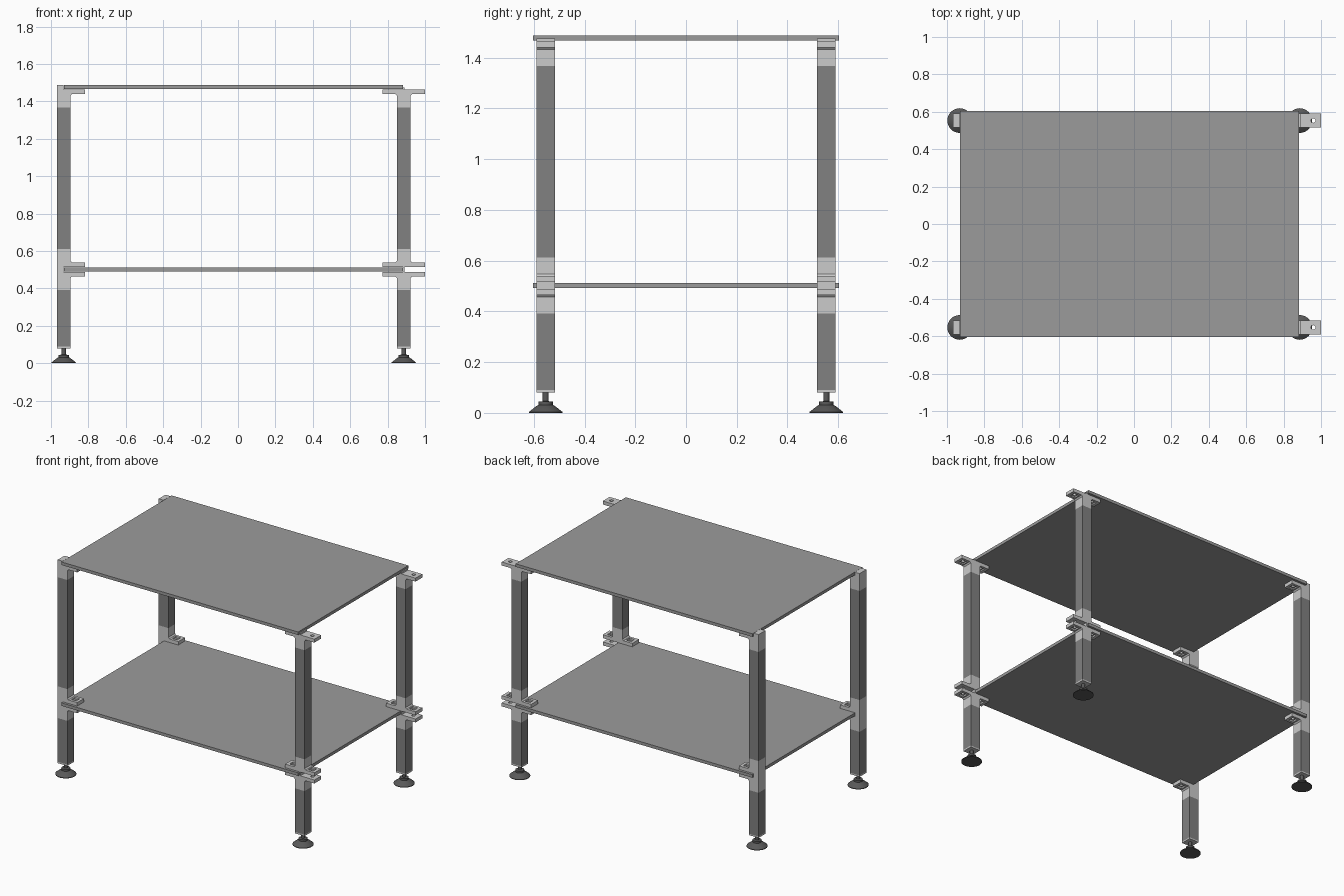
import bpy, bmesh, math
from mathutils import Matrix

if "Cube" in bpy.data.objects:
    bpy.data.objects.remove(bpy.data.objects["Cube"])

LEFT, RIGHT, LEG_Y = -0.932, 0.886, 0.553
H = 0.037                      # half width of the square legs
MID, TOP = 0.502, 1.4775       # shelf centre heights


def material(name, v):
    m = bpy.data.materials.new(name)
    m.diffuse_color = (v, v, v, 1)
    m.use_nodes = True
    m.node_tree.nodes["Principled BSDF"].inputs["Base Color"].default_value = m.diffuse_color
    return m


STEEL, PLASTIC = material("leg_grey", 0.22), material("joint_grey", 0.6)
BOARD, RUBBER = material("shelf_grey", 0.33), material("foot_grey", 0.1)


def finish(bm, name, mat):
    bmesh.ops.recalc_face_normals(bm, faces=bm.faces[:])
    me = bpy.data.meshes.new(name)
    bm.to_mesh(me)
    bm.free()
    ob = bpy.data.objects.new(name, me)
    bpy.context.collection.objects.link(ob)
    if mat:
        me.materials.append(mat)
    return ob


def add_box(bm, x0, x1, y0, y1, z0, z1):
    m = Matrix.Translation(((x0 + x1) / 2, (y0 + y1) / 2, (z0 + z1) / 2))
    m = m @ Matrix.Diagonal((x1 - x0, y1 - y0, z1 - z0, 1))
    bmesh.ops.create_cube(bm, size=1, matrix=m)


def box(name, mat, *dims):
    bm = bmesh.new()
    add_box(bm, *dims)
    return finish(bm, name, mat)


def post(name, mat, x, y, z0, z1, h=H):
    return box(name, mat, x - h, x + h, y - h, y + h, z0, z1)


# Cutters: vertical bolt holes and square nut recesses on the outer tab faces
holes, nuts = bmesh.new(), bmesh.new()
for x in (LEFT + 0.074, RIGHT - 0.072, RIGHT + 0.072):
    for y in (-LEG_Y, LEG_Y):
        bmesh.ops.create_cone(holes, cap_ends=True, segments=16, radius1=0.012, radius2=0.012,
                              depth=1.4, matrix=Matrix.Translation((x, y, 1)))
        for z0, z1 in ((MID + 0.026, MID + 0.06), (MID - 0.06, MID - 0.026), (TOP - 0.06, TOP - 0.028)):
            add_box(nuts, x - 0.019, x + 0.019, y - 0.019, y + 0.019, z0, z1)
cutters = [finish(holes, "bolt_hole_cutter", None), finish(nuts, "nut_recess_cutter", None)]
for c in cutters:
    c.hide_render = True
    c.hide_set(True)


# Joints: slotted profile in x/z, extruded along y
def joint(name, x, y, z, prof):
    bm = bmesh.new()
    f = bm.faces.new([bm.verts.new((x + px, y - H, z + pz)) for px, pz in prof])
    ext = bmesh.ops.extrude_face_region(bm, geom=[f])["geom"]
    bmesh.ops.translate(bm, vec=(0, 2 * H, 0), verts=[v for v in ext if isinstance(v, bmesh.types.BMVert)])
    ob = finish(bm, name, PLASTIC)
    for c in cutters:
        mod = ob.modifiers.new(c.name, "BOOLEAN")
        mod.object, mod.operation, mod.solver = c, "DIFFERENCE", "EXACT"


def tab(inner, tip=0.113):     # lower half of a joint, from leg end up to the slot wall
    return [(H, -0.11), (H, -0.046), (H + 0.008, -0.037), (tip, -0.037), (tip, -0.013), (inner, -0.013)]


def flip_z(p):
    return [(x, -z) for x, z in reversed(p)]


def flip_x(p):
    return [(-x, z) for x, z in reversed(p)]


right_half, left_half = tab(0.005), flip_x(tab(0.003))
end_mid = tab(0) + flip_z(tab(0)) + [(-H, 0.11), (-H, -0.11)]
end_top = tab(0) + [(0, 0.0105), (-H, 0.0105), (-H, -0.11)]
tee_mid = right_half + flip_z(right_half) + flip_z(left_half) + left_half
tee_top = right_half + [(0.005, -0.002), (-0.003, -0.002)] + left_half

# Foot profile (radius, height), lathed
FOOT = [(0, 0), (0.066, 0), (0.066, 0.004), (0.034, 0.029), (0.028, 0.031), (0.028, 0.044),
        (0.012, 0.046), (0.012, 0.082), (0, 0.082)]


def foot(name, x, y):
    bm = bmesh.new()
    vs = [bm.verts.new((r, 0, z)) for r, z in FOOT]
    es = [bm.edges.new(p) for p in zip(vs, vs[1:])]
    bmesh.ops.spin(bm, geom=vs + es, cent=(0, 0, 0), axis=(0, 0, 1), angle=2 * math.pi, steps=32)
    bmesh.ops.remove_doubles(bm, verts=bm.verts[:], dist=1e-5)
    bmesh.ops.translate(bm, vec=(x, y, 0), verts=bm.verts[:])
    ob = finish(bm, name, RUBBER)
    bpy.context.view_layer.objects.active = ob
    ob.select_set(True)
    bpy.ops.object.shade_smooth_by_angle(angle=math.radians(25))
    ob.select_set(False)


# Four legs with feet, plugs, tubes and joints
for sx, x, mid, top in (("left", LEFT, end_mid, end_top), ("right", RIGHT, tee_mid, tee_top)):
    for sy, y in (("front", -LEG_Y), ("back", LEG_Y)):
        tag = f"{sy}_{sx}"
        foot(tag + "_foot", x, y)
        post(tag + "_leg_plug", PLASTIC, x, y, 0.08, 0.09)
        post(tag + "_lower_leg", STEEL, x, y, 0.09, MID - 0.11)
        post(tag + "_upper_leg", STEEL, x, y, MID + 0.11, TOP - 0.11)
        joint(tag + "_middle_joint", x, y, MID, mid)
        joint(tag + "_top_joint", x, y, TOP, top)

# Shelves
for name, z in (("lower_shelf", MID), ("top_shelf", TOP)):
    box(name, BOARD, -0.931, 0.883, -0.603, 0.603, z - 0.0105, z + 0.0105)
